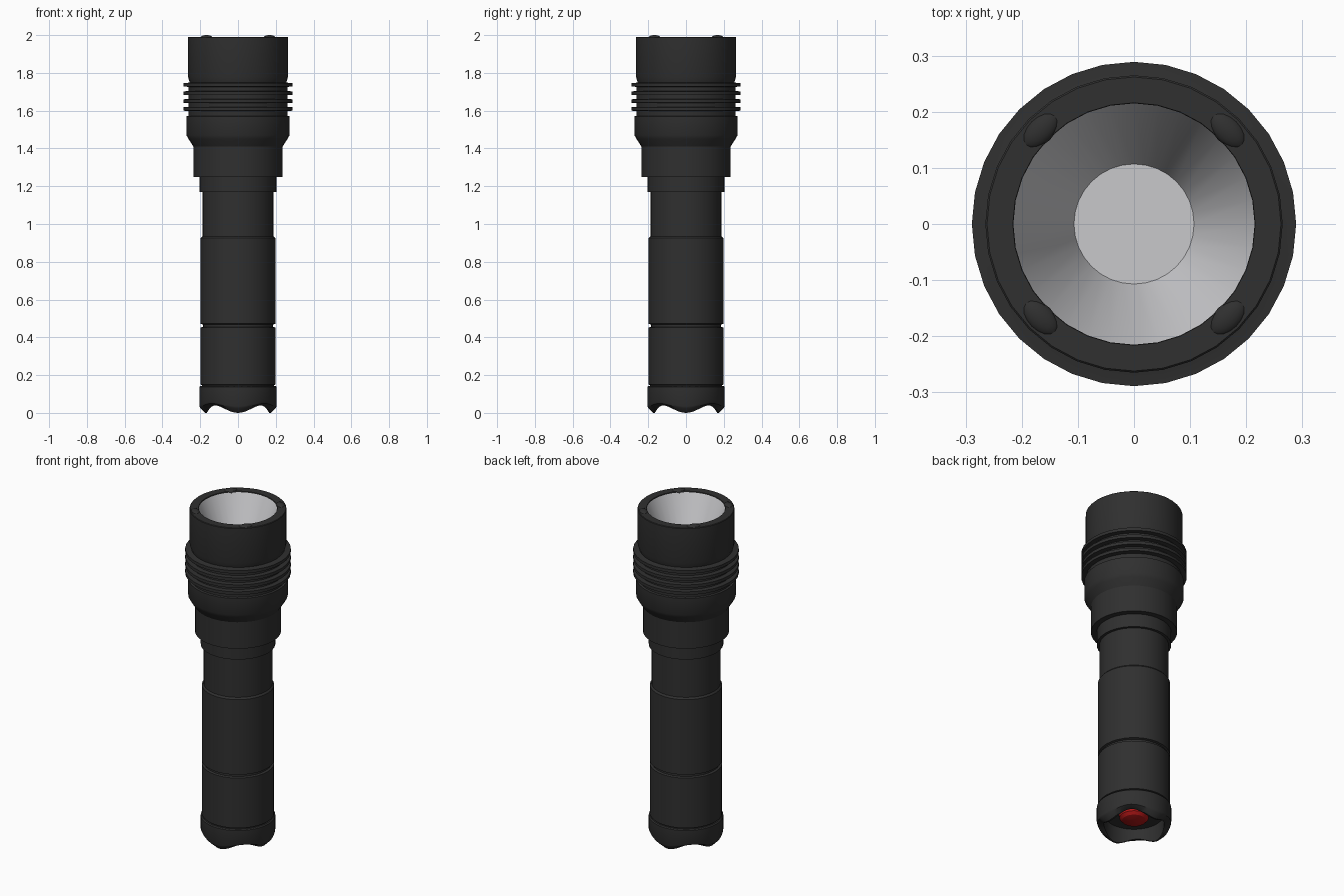
import bpy, bmesh, math
from mathutils import Matrix

if "Cube" in bpy.data.objects:
    bpy.data.objects.remove(bpy.data.objects["Cube"])


def material(name, rgb):
    m = bpy.data.materials.new(name)
    m.diffuse_color = (*rgb, 1)
    m.use_nodes = True
    m.node_tree.nodes["Principled BSDF"].inputs["Base Color"].default_value = m.diffuse_color
    return m


BLACK = material("black_metal", (0.029, 0.029, 0.029))
SILVER = material("silver_reflector", (0.63, 0.63, 0.65))
LENS = material("pale_grey_emitter", (0.58, 0.58, 0.6))
RED = material("red_rubber", (0.42, 0.008, 0.008))


def finish(bm, name, mat, recalc=True):
    if recalc:
        bmesh.ops.recalc_face_normals(bm, faces=bm.faces)
    me = bpy.data.meshes.new(name)
    bm.to_mesh(me)
    bm.free()
    me.materials.append(mat)
    ob = bpy.data.objects.new(name, me)
    bpy.context.collection.objects.link(ob)
    bpy.ops.object.select_all(action='DESELECT')
    bpy.context.view_layer.objects.active = ob
    ob.select_set(True)
    bpy.ops.object.shade_smooth_by_angle(angle=math.radians(30))
    return ob


def lathe(name, profile, mat, seg=32, recalc=True):
    """Spin (radius, z, wave) points round z; wave raises four scallops."""
    bm = bmesh.new()
    rings = []
    for p in profile:
        r, z = p[0], p[1]
        wave = p[2] if len(p) > 2 else 0
        if r == 0:
            rings.append([bm.verts.new((0, 0, z))] * seg)
            continue
        ring = []
        for i in range(seg):
            a = 2 * math.pi * i / seg
            lift = wave * (1 - math.cos(4 * a)) / 2
            ring.append(bm.verts.new((r * math.cos(a), r * math.sin(a), z + lift)))
        rings.append(ring)
    for lo, hi in zip(rings, rings[1:]):
        for i in range(seg):
            j = (i + 1) % seg
            corners = list(dict.fromkeys((lo[i], lo[j], hi[j], hi[i])))
            bm.faces.new(corners)
    return finish(bm, name, mat, recalc)


# Tail cap with scalloped rim and recessed switch
lathe("tail_cap", [(0, 0.1), (0.162, 0.1), (0.165, 0.0, 0.04), (0.174, 0.0, 0.04),
                   (0.2, 0.025, 0.025), (0.204, 0.035, 0.025), (0.204, 0.138),
                   (0.198, 0.143), (0, 0.143)], BLACK, 64)
lathe("tail_switch", [(0, 0.05), (0.035, 0.053), (0.065, 0.062), (0.08, 0.078),
                      (0.082, 0.105), (0, 0.105)], RED)

# Battery tube with groove and narrower neck
lathe("battery_tube", [(0, 0.135), (0.19, 0.135), (0.19, 0.147), (0.198, 0.15),
                       (0.198, 0.452), (0.186, 0.456), (0.186, 0.468), (0.198, 0.472),
                       (0.198, 0.925), (0.189, 0.935), (0.189, 1.19), (0, 1.19)], BLACK)
lathe("neck_ring", [(0, 1.17), (0.204, 1.17), (0.204, 1.26), (0, 1.26)], BLACK)

# Head: stepped lower section, collar, cooling fins, bezel tube with open mouth
head = [(0, 1.25), (0.236, 1.25), (0.236, 1.41), (0.262, 1.45), (0.273, 1.47),
        (0.273, 1.57), (0.262, 1.573)]
for z in (1.6, 1.642, 1.684, 1.728):
    head += [(0.262, z - 0.002), (0.289, z), (0.289, z + 0.018), (0.262, z + 0.02)]
head += [(0.256, 1.75), (0.265, 1.78), (0.265, 1.988), (0.262, 1.991),
         (0.216, 1.991), (0.215, 1.985), (0.222, 1.65), (0, 1.65)]
lathe("head", head, BLACK)

# Reflector cone and emitter disc, facing up into the mouth
for nm, prof, mat in (("reflector", [(0.107, 1.7), (0.215, 1.985)], SILVER),
                      ("emitter_disc", [(0, 1.7), (0.107, 1.7)], LENS)):
    ob = lathe(nm, prof, mat, 32, False)
    if ob.data.polygons[0].normal.z < 0:
        ob.data.flip_normals()

# Four low rounded bumps on the bezel rim
for k in range(4):
    bm = bmesh.new()
    bmesh.ops.create_uvsphere(bm, u_segments=16, v_segments=10, radius=1)
    a = math.radians(45 + 90 * k)
    bmesh.ops.transform(bm, verts=bm.verts, matrix=Matrix.Rotation(a, 4, 'Z')
                        @ Matrix.Translation((0.236, 0, 1.985))
                        @ Matrix.Diagonal((0.024, 0.04, 0.015, 1)))
    finish(bm, f"bezel_bump_{k + 1}", BLACK)
